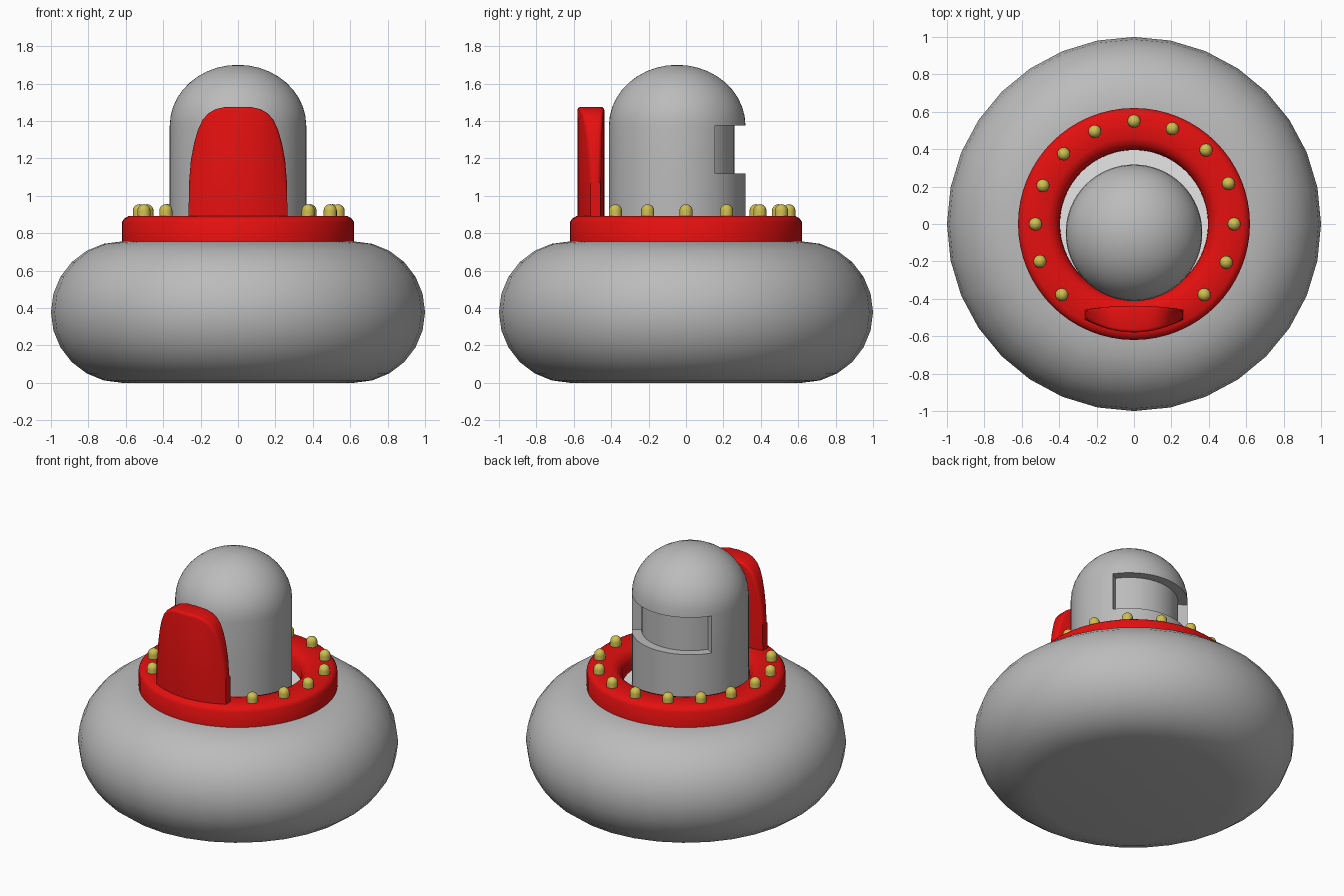
import bpy, bmesh, math
from math import sin, cos, pi

if "Cube" in bpy.data.objects:
    bpy.data.objects.remove(bpy.data.objects["Cube"])


def material(name, rgb):
    m = bpy.data.materials.new(name)
    m.diffuse_color = (*rgb, 1)
    m.use_nodes = True
    m.node_tree.nodes["Principled BSDF"].inputs["Base Color"].default_value = m.diffuse_color
    return m


GREY = material("grey", (0.5, 0.5, 0.5))
RED = material("red", (0.78, 0.005, 0.005))
YELLOW = material("brass_yellow", (0.62, 0.52, 0.08))
WHITE = material("white", (0.95, 0.95, 0.95))


def finish(bm, name, mat, loc=(0, 0, 0), angle=35):
    bmesh.ops.remove_doubles(bm, verts=bm.verts, dist=1e-5)
    bmesh.ops.recalc_face_normals(bm, faces=bm.faces)
    me = bpy.data.meshes.new(name)
    bm.to_mesh(me)
    bm.free()
    ob = bpy.data.objects.new(name, me)
    bpy.context.collection.objects.link(ob)
    ob.location = loc
    me.materials.append(mat)
    bpy.ops.object.select_all(action='DESELECT')
    ob.select_set(True)
    bpy.context.view_layer.objects.active = ob
    bpy.ops.object.shade_smooth_by_angle(angle=math.radians(angle))
    return ob


def lathe(profile, n, closed=False):
    """Spin (radius, z) points round z; returns the bmesh."""
    bm = bmesh.new()
    rings = []
    for r, z in profile:
        if r < 1e-6:
            rings.append([bm.verts.new((0, 0, z))] * n)
        else:
            rings.append([bm.verts.new((r * sin(2 * pi * i / n), r * cos(2 * pi * i / n), z))
                          for i in range(n)])
    pairs = list(zip(rings, rings[1:]))
    if closed:
        pairs.append((rings[-1], rings[0]))
    for a, b in pairs:
        for i in range(n):
            j = (i + 1) % n
            bm.faces.new(list(dict.fromkeys((a[i], a[j], b[j], b[i]))))
    return bm


# Inflated body
arc = [-pi / 2 + pi * i / 12 for i in range(13)]
body = [(0, 0)] + [(0.62 + 0.38 * cos(a), 0.378 + 0.378 * sin(a)) for a in arc] + [(0, 0.755)]
finish(lathe(body, 32), "body", GREY)

# White floor inside the collar
finish(lathe([(0, 0.765), (0.42, 0.765), (0.42, 0.75), (0, 0.75)], 48), "cockpit_floor", WHITE)

# Red collar ring
ring = [(0.62, 0.74), (0.62, 0.86), (0.608, 0.878), (0.585, 0.892),
        (0.46, 0.892), (0.425, 0.878), (0.398, 0.84), (0.395, 0.74)]
finish(lathe(ring, 64, closed=True), "collar_ring", RED)

# Domed column with a recessed window band at the back
col = [(0, 0.755), (0.365, 0.755), (0.365, 1.12), (0.365, 1.375)]
col += [(0.365 * cos(t * pi / 20), 1.375 + 0.325 * sin(t * pi / 20)) for t in range(1, 10)] + [(0, 1.70)]
bm = lathe(col, 64)
window = []
for f in bm.faces:
    c = f.calc_center_median()
    if 1.12 < c.z < 1.375 and abs(math.atan2(c.x, c.y)) < math.radians(57):
        window.append(f)
out = bmesh.ops.extrude_face_region(bm, geom=window)["geom"]
new = set(g for g in out if isinstance(g, bmesh.types.BMFace))
old = [f for f in window if f.is_valid and f not in new]
if old:
    bmesh.ops.delete(bm, geom=old, context='FACES_ONLY')
for v in (g for g in out if isinstance(g, bmesh.types.BMVert)):
    v.co.x *= 0.305 / 0.365
    v.co.y *= 0.305 / 0.365
finish(bm, "domed_column", GREY, (0, -0.047, 0))

# Rounded red shield at the front
half = [(0, 1.475), (0.07, 1.474), (0.12, 1.463), (0.16, 1.44), (0.19, 1.405), (0.215, 1.35),
        (0.235, 1.28), (0.252, 1.19), (0.261, 1.08), (0.265, 0.88)]
outline = [(-x, z) for x, z in half[:0:-1]] + half
bm = bmesh.new()
cols = []
for x, z in outline:
    cols.append([bm.verts.new((x, y, h)) for y, h in
                 ((-0.58 + 1.0 * x * x, 0.88), (-0.58 + 1.0 * x * x, z),
                  (-0.437 - 0.3 * x * x, z), (-0.437 - 0.3 * x * x, 0.88))])
for a, b in zip(cols, cols[1:]):
    for k in range(4):
        bm.faces.new((a[k], b[k], b[(k + 1) % 4], a[(k + 1) % 4]))
bmesh.ops.remove_doubles(bm, verts=bm.verts, dist=1e-5)
for end in (cols[0], cols[-1]):
    vs = [v for v in end if v.is_valid]
    if len(vs) > 2:
        bm.faces.new(vs)
bmesh.ops.recalc_face_normals(bm, faces=bm.faces)
# soften the rim between the outline wall and the front and back faces
rim = [e for e in bm.edges if len(e.link_faces) == 2 and e.calc_face_angle() > 1.0
       and all(v.co.z > 0.89 for v in e.verts)]
bmesh.ops.bevel(bm, geom=rim, offset=0.022, segments=3, profile=0.5, affect='EDGES',
                clamp_overlap=True)
finish(bm, "front_shield", RED, angle=50)

# Brass studs round the collar
studs = [(0, 0.55), (0.205, 0.51), (0.385, 0.395), (0.505, 0.217), (0.535, 0), (0.493, -0.205),
         (0.375, -0.378), (-0.21, 0.495), (-0.376, 0.375), (-0.487, 0.205), (-0.527, 0),
         (-0.503, -0.2), (-0.386, -0.378)]
dome = [(0, -0.04), (0.035, -0.04)] + [(0.035 * cos(t * pi / 12), 0.035 * sin(t * pi / 12))
                                       for t in range(6)] + [(0, 0.035)]
for i, (x, y) in enumerate(studs):
    finish(lathe(dome, 16), f"stud_{i + 1}", YELLOW, (x, y, 0.92))
